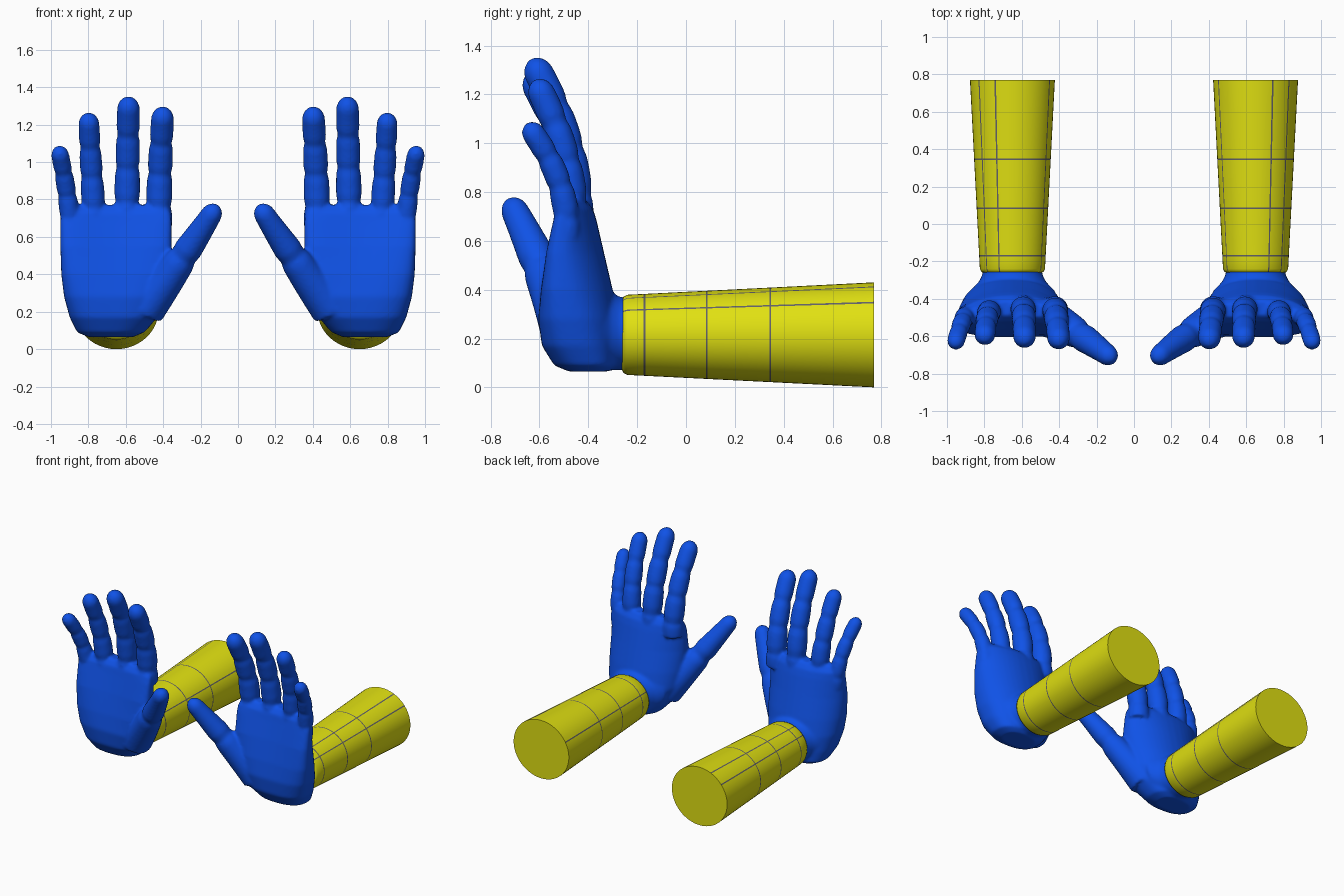
import bpy, bmesh, math
from mathutils import Vector

cube = bpy.data.objects.get("Cube")
if cube:
    bpy.data.objects.remove(cube, do_unlink=True)


def material(name, rgb):
    m = bpy.data.materials.new(name)
    m.use_nodes = True
    m.diffuse_color = (*rgb, 1)
    m.node_tree.nodes["Principled BSDF"].inputs["Base Color"].default_value = (*rgb, 1)
    return m


BLUE = material("glove_blue", (0.005, 0.085, 0.8))
YELLOW = material("sleeve_yellow", (0.75, 0.75, 0.006))
GREY = material("seam_grey", (0.12, 0.12, 0.14))


def loft(bm, rings):
    """Skin closed rings of points and cap both ends; returns the side faces."""
    rows = [[bm.verts.new(p) for p in ring] for ring in rings]
    n = len(rows[0])
    sides = []
    for a, b in zip(rows, rows[1:]):
        for i in range(n):
            j = (i + 1) % n
            sides.append(bm.faces.new((a[i], a[j], b[j], b[i])))
    bm.faces.new(rows[0][::-1])
    bm.faces.new(rows[-1])
    return sides


def finish(bm, name, mats):
    bmesh.ops.recalc_face_normals(bm, faces=bm.faces[:])
    me = bpy.data.meshes.new(name)
    bm.to_mesh(me)
    bm.free()
    for m in mats:
        me.materials.append(m)
    ob = bpy.data.objects.new(name, me)
    bpy.context.collection.objects.link(ob)
    return ob


def digit(bm, s, p0, p1, p2, r0, r1, creases, steps=36, n=20):
    """Curved, creased finger with a rounded tip."""
    a, b, c = (Vector((p[0] * s, p[1], p[2])) for p in (p0, p1, p2))
    start = 1 - 1.2 * r1 / ((c - b).length * 2)
    rings = []
    for k in range(steps + 1):
        t = 1 - (1 - k / steps) ** 1.5
        pos = a * (1 - t) ** 2 + b * 2 * t * (1 - t) + c * t * t
        d = ((b - a) * (1 - t) + (c - b) * t).normalized()
        u = d.cross(Vector((1, 0, 0))).normalized()
        v = d.cross(u)
        r = r0 + (r1 - r0) * t
        for cr in creases:
            r *= 1 - 0.13 * math.exp(-((t - cr) / 0.035) ** 2)
        if t > start:
            r *= math.sqrt(max(0.01, 1 - ((t - start) / (1 - start)) ** 2))
        rings.append([pos + (u * math.cos(q) + v * math.sin(q)) * r
                      for q in (math.tau * i / n for i in range(n))])
    loft(bm, rings)


# Palm sections: height, inner x, outer x, front y, back y, forward arch of the edges
PALM = [(0.065, 0.56, 0.80, -0.48, -0.32, 0.0),
        (0.09, 0.50, 0.86, -0.54, -0.29, 0.0),
        (0.17, 0.43, 0.90, -0.59, -0.28, 0.02),
        (0.28, 0.38, 0.93, -0.605, -0.28, 0.04),
        (0.40, 0.36, 0.945, -0.59, -0.30, 0.06),
        (0.55, 0.355, 0.95, -0.56, -0.335, 0.07),
        (0.68, 0.355, 0.95, -0.53, -0.365, 0.06),
        (0.73, 0.36, 0.945, -0.52, -0.38, 0.05),
        (0.77, 0.39, 0.90, -0.49, -0.41, 0.04)]

# Fingers: base, bend, tip, base radius, tip radius
FINGERS = [((0.425, -0.46, 0.66), (0.42, -0.44, 0.97), (0.40, -0.645, 1.29), 0.074, 0.060),
           ((0.595, -0.45, 0.68), (0.59, -0.435, 1.0), (0.585, -0.635, 1.345), 0.072, 0.060),
           ((0.765, -0.465, 0.66), (0.785, -0.455, 0.95), (0.80, -0.62, 1.26), 0.067, 0.055),
           ((0.89, -0.49, 0.62), (0.91, -0.475, 0.85), (0.96, -0.655, 1.08), 0.056, 0.047)]


def spow(v, e):
    return math.copysign(abs(v) ** e, v)


def hand(name, s):
    bm = bmesh.new()
    # palm
    rings = []
    for z, x0, x1, yf, yb, arch in PALM:
        ring = []
        for i in range(48):
            q = math.tau * i / 48
            c = spow(math.cos(q), 0.8)
            x = (x0 + x1) / 2 + (x1 - x0) / 2 * c
            y = (yf + yb) / 2 + (yb - yf) / 2 * spow(math.sin(q), 0.8) - arch * c * c
            ring.append((s * x, y, z))
        rings.append(ring)
    loft(bm, rings)
    # wrist flaring into the back of the hand
    rings = []
    for y, rx, rz, zc in [(-0.20, 0.155, 0.145, 0.22), (-0.27, 0.16, 0.15, 0.22),
                          (-0.31, 0.18, 0.16, 0.23), (-0.36, 0.23, 0.185, 0.26),
                          (-0.45, 0.22, 0.17, 0.26)]:
        rings.append([(s * (0.65 + rx * math.cos(q)), y, zc + rz * math.sin(q))
                      for q in (math.tau * i / 40 for i in range(40))])
    loft(bm, rings)
    # fingers and thumb
    for f in FINGERS:
        digit(bm, s, *f, creases=(0.17, 0.45, 0.71))
    digit(bm, s, (0.50, -0.48, 0.22), (0.32, -0.56, 0.44), (0.11, -0.725, 0.77),
          0.115, 0.052, creases=(0.56,))
    ob = finish(bm, name, [BLUE])
    # fuse the parts into one smooth skin
    rm = ob.modifiers.new("fuse", "REMESH")
    rm.mode = "VOXEL"
    rm.voxel_size = 0.011
    rm.use_smooth_shade = True
    sm = ob.modifiers.new("soften", "SMOOTH")
    sm.factor = 0.5
    sm.iterations = 5


SEAM_Y = (-0.17, 0.085, 0.345)
SEAM_ANGLE = [math.radians(a) for a in (38, 66, 151)]
HALF = 0.004        # half width of ring seams
HALF_A = 0.02       # half width of long seams, in radians


def sleeve(name, s):
    bm = bmesh.new()
    ys = sorted([-0.262, -0.256, -0.24, 0.77] + [y + d for y in SEAM_Y for d in (-HALF, HALF)])
    angles = sorted([math.tau * i / 48 + 0.001 for i in range(48)]
                    + [a + d for a in SEAM_ANGLE for d in (-HALF_A, HALF_A)])
    rings = []
    for y in ys:
        t = (y + 0.262) / 1.032
        rim = {-0.262: 0.02, -0.256: 0.007}.get(y, 0)
        rx, rz = 0.173 + 0.054 * t - rim, 0.163 + 0.052 * t - rim
        rings.append([(s * (0.65 + rx * math.cos(a)), y, 0.215 + rz * math.sin(a))
                      for a in angles])
    sides = loft(bm, rings)
    # seams are narrow bands of faces
    n = len(angles)
    for k, f in enumerate(sides):
        row, i = divmod(k, n)
        f.smooth = True
        ym = (ys[row] + ys[row + 1]) / 2
        am = (angles[i] + angles[(i + 1) % n]) / 2 if i < n - 1 else 0
        if any(abs(ym - y) < HALF for y in SEAM_Y) or any(abs(am - a) < HALF_A for a in SEAM_ANGLE):
            f.material_index = 1
    finish(bm, name, [YELLOW, GREY])


for side, s in (("left", 1), ("right", -1)):
    hand(side + "_hand", s)
    sleeve(side + "_sleeve", s)
